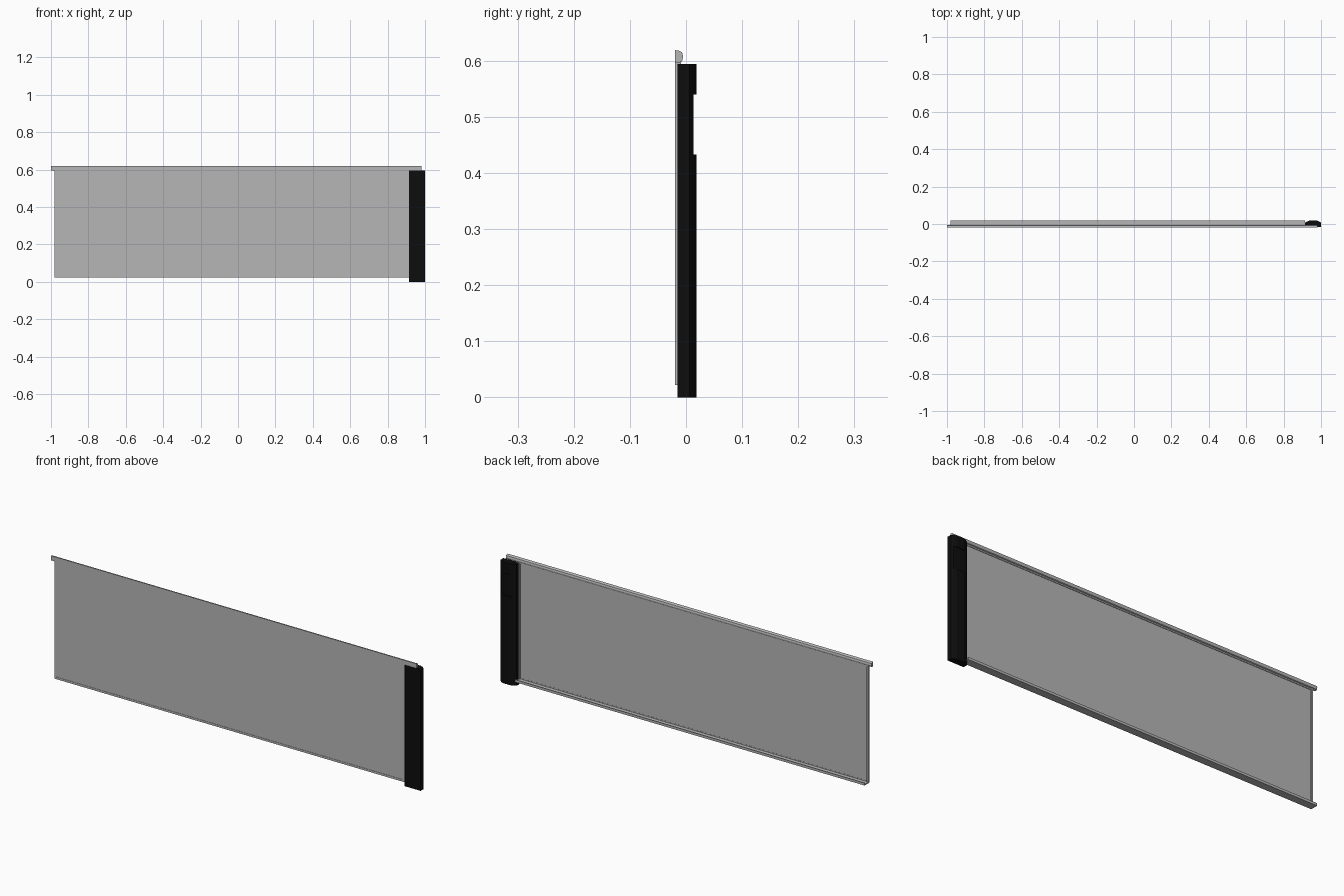
import bpy
import bmesh
from mathutils import Vector

if "Cube" in bpy.data.objects:
    bpy.data.objects.remove(bpy.data.objects["Cube"], do_unlink=True)


def material(name, rgb):
    mat = bpy.data.materials.new(name)
    mat.use_nodes = True
    mat.diffuse_color = (*rgb, 1)
    mat.node_tree.nodes["Principled BSDF"].inputs["Base Color"].default_value = (*rgb, 1)
    return mat


grey = material("satin grey", (0.47, 0.47, 0.47))
black = material("black", (0.004, 0.004, 0.004))


def extrude_profile(name, points, direction, mat):
    """Cap a closed 3D outline and sweep it along a direction."""
    bm = bmesh.new()
    face = bm.faces.new([bm.verts.new(p) for p in points])
    swept = bmesh.ops.extrude_face_region(bm, geom=[face])
    verts = [v for v in swept["geom"] if isinstance(v, bmesh.types.BMVert)]
    bmesh.ops.translate(bm, verts=verts, vec=Vector(direction))
    bmesh.ops.recalc_face_normals(bm, faces=bm.faces)
    mesh = bpy.data.meshes.new(name)
    bm.to_mesh(mesh)
    bm.free()
    mesh.materials.append(mat)
    obj = bpy.data.objects.new(name, mesh)
    bpy.context.collection.objects.link(obj)
    return obj


def rail(name, yz, x0, x1, mat=grey):
    return extrude_profile(name, [(x0, y, z) for y, z in yz], (x1 - x0, 0, 0), mat)


def box(name, x0, x1, y0, y1, z0, z1, mat=grey):
    return rail(name, [(y0, z0), (y1, z0), (y1, z1), (y0, z1)], x0, x1, mat)


LEFT, RIGHT, BOTTOM, TOP = -0.98, 0.915, 0.022, 0.598

# Sheet with a slim raised rim
box("panel_sheet", LEFT, RIGHT, -0.0185, -0.0145, BOTTOM, TOP)
for name, x in (("right_rim", LEFT), ("left_rim", RIGHT - 0.008)):
    box(name, x, x + 0.008, -0.02, -0.009, BOTTOM, TOP)
box("top_rim", LEFT, RIGHT, -0.02, -0.012, TOP - 0.008, TOP)

# Bottom ledge with a small upturned lip at the back
rail("bottom_ledge", [(-0.02, BOTTOM), (0.018, BOTTOM), (0.018, 0.034), (0.014, 0.034),
                      (0.014, 0.027), (-0.014, 0.027), (-0.014, 0.032), (-0.02, 0.032)],
     LEFT, RIGHT)

# Top rail: flat front, faceted round back
rail("top_rail", [(-0.02, 0.596), (-0.013, 0.596), (-0.007, 0.599), (-0.005, 0.607),
                  (-0.007, 0.615), (-0.013, 0.618), (-0.02, 0.619)], -1.0, 0.98)


# End handle: rounded back, shallower where the grip recess crosses it
def handle(name, z0, z1, back):
    outline = [(0.913, -0.015), (1.0, -0.015), (1.0, 0.006), (0.992, 0.013),
               (0.978, back), (0.94, back), (0.925, 0.013), (0.913, 0.006)]
    return extrude_profile(name, [(x, y, z0) for x, y in outline], (0, 0, z1 - z0), black)


handle("handle_lower", 0, 0.433, 0.0185)
handle("handle_grip_recess", 0.433, 0.54, 0.0135)
handle("handle_upper", 0.54, 0.594, 0.0185)
